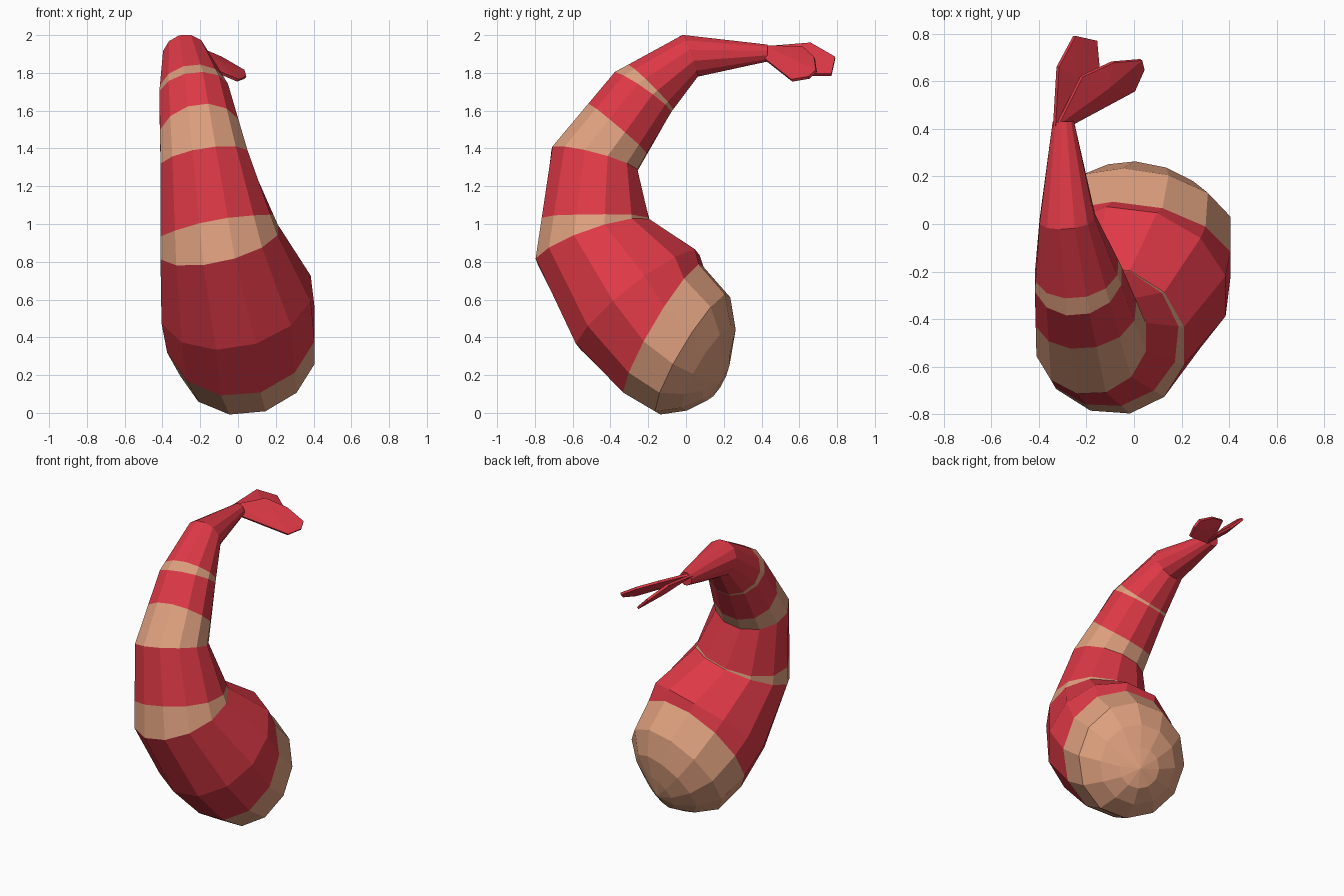
import bpy, bmesh, math
from mathutils import Vector

if "Cube" in bpy.data.objects:
    bpy.data.objects.remove(bpy.data.objects["Cube"])

SIDES = 12


def material(name, rgb):
    m = bpy.data.materials.new(name)
    m.diffuse_color = (*rgb, 1)
    m.use_nodes = True
    m.node_tree.nodes["Principled BSDF"].inputs["Base Color"].default_value = m.diffuse_color
    return m


RED = material("shell_red", (0.73, 0.041, 0.062))
TAN = material("flesh_tan", (0.73, 0.35, 0.21))


def add_object(name, bm, mats):
    bmesh.ops.recalc_face_normals(bm, faces=bm.faces)
    me = bpy.data.meshes.new(name)
    bm.to_mesh(me)
    bm.free()
    for m in mats:
        me.materials.append(m)
    ob = bpy.data.objects.new(name, me)
    bpy.context.collection.objects.link(ob)
    return ob


# Curved body: each section is (outer y, outer z, inner y, inner z, centre x)
SECTIONS = [
    (0.10, 0.07, 0.22, 0.30, 0.09),
    (-0.01, 0.02, 0.25, 0.45, 0.07),
    (-0.15, 0.00, 0.22, 0.62, 0.05),
    (-0.32, 0.10, 0.08, 0.78, 0.015),
    (-0.57, 0.35, 0.06, 0.85, -0.01),
    (-0.79, 0.80, -0.19, 1.01, -0.10),
    (-0.71, 1.40, -0.26, 1.28, -0.18),
    (-0.38, 1.80, -0.08, 1.59, -0.235),
    (-0.02, 2.00, 0.06, 1.78, -0.28),
    (0.43, 1.95, 0.43, 1.86, -0.297),
]
# Stripe above a section: fraction of the segment covered on the outer and inner side
STRIPES = {5: (0.37, 0.02), 6: (0.58, 0.27), 7: (0.2, 0.06)}

centres = [Vector((x, (a + c) / 2, (b + d) / 2)) for a, b, c, d, x in SECTIONS]


def ring(i):
    a, b, c, d, x = SECTIONS[i]
    u = Vector((0, a - c, b - d)) / 2
    r = u.length / math.cos(math.pi / SIDES)
    u.normalize()
    t = centres[min(i + 1, len(SECTIONS) - 1)] - centres[max(i - 1, 0)]
    v = t.cross(u).normalized()
    if v.x < 0:
        v.negate()
    pts = []
    for k in range(SIDES):
        ang = 2 * math.pi * (k + 0.5) / SIDES
        pts.append(centres[i] + r * (math.cos(ang) * u + math.sin(ang) * v))
    return pts


rings = [ring(i) for i in range(len(SECTIONS))]
loops, colours = [], []           # colours[j] belongs to the band after loop j
for i, pts in enumerate(rings):
    loops.append(pts)
    colours.append(1 if i < 3 or i in STRIPES else 0)
    if i in STRIPES:
        outer, inner = STRIPES[i]
        extra = []
        for k, p in enumerate(pts):
            w = 0.5 + 0.5 * math.cos(2 * math.pi * (k + 0.5) / SIDES)
            extra.append(p.lerp(rings[i + 1][k], inner + (outer - inner) * w))
        loops.append(extra)
        colours.append(0)

bm = bmesh.new()
verts = [[bm.verts.new(p) for p in lp] for lp in loops]
pole = bm.verts.new((0.10, 0.185, 0.165))
for k in range(SIDES):
    n = (k + 1) % SIDES
    bm.faces.new((pole, verts[0][k], verts[0][n])).material_index = 1
    for j in range(len(verts) - 1):
        f = bm.faces.new((verts[j][k], verts[j][n], verts[j + 1][n], verts[j + 1][k]))
        f.material_index = colours[j]
bm.faces.new(verts[-1])
add_object("shrimp_body", bm, [RED, TAN])


# Tail fins: thin blades with a slight ridge along the middle
def fin(name, outline):
    pts = [Vector(p) for p in outline]
    mid = sum(pts, Vector()) / len(pts)
    normal = sum(((p - mid).cross(q - mid) for p, q in zip(pts, pts[1:] + pts[:1])),
                 Vector()).normalized()
    bm = bmesh.new()
    for s in (-1, 1):
        for p in pts:
            bm.verts.new(p + normal * 0.008 * s)
        bm.verts.new(mid + normal * 0.022 * s)
    res = bmesh.ops.convex_hull(bm, input=bm.verts)
    loose = [v for v in bm.verts if not v.link_faces]
    bmesh.ops.delete(bm, geom=loose, context='VERTS')
    add_object(name, bm, [RED])


fin("tail_fin_rear", [(-0.335, 0.41, 1.935), (-0.32, 0.66, 1.955), (-0.25, 0.79, 1.88),
                      (-0.16, 0.77, 1.79), (-0.15, 0.66, 1.79), (-0.27, 0.41, 1.88)])
fin("tail_fin_side", [(-0.32, 0.42, 1.94), (-0.22, 0.62, 1.935), (-0.09, 0.68, 1.88),
                      (0.03, 0.69, 1.81), (0.04, 0.65, 1.775), (0.0, 0.56, 1.76),
                      (-0.26, 0.42, 1.87)])
